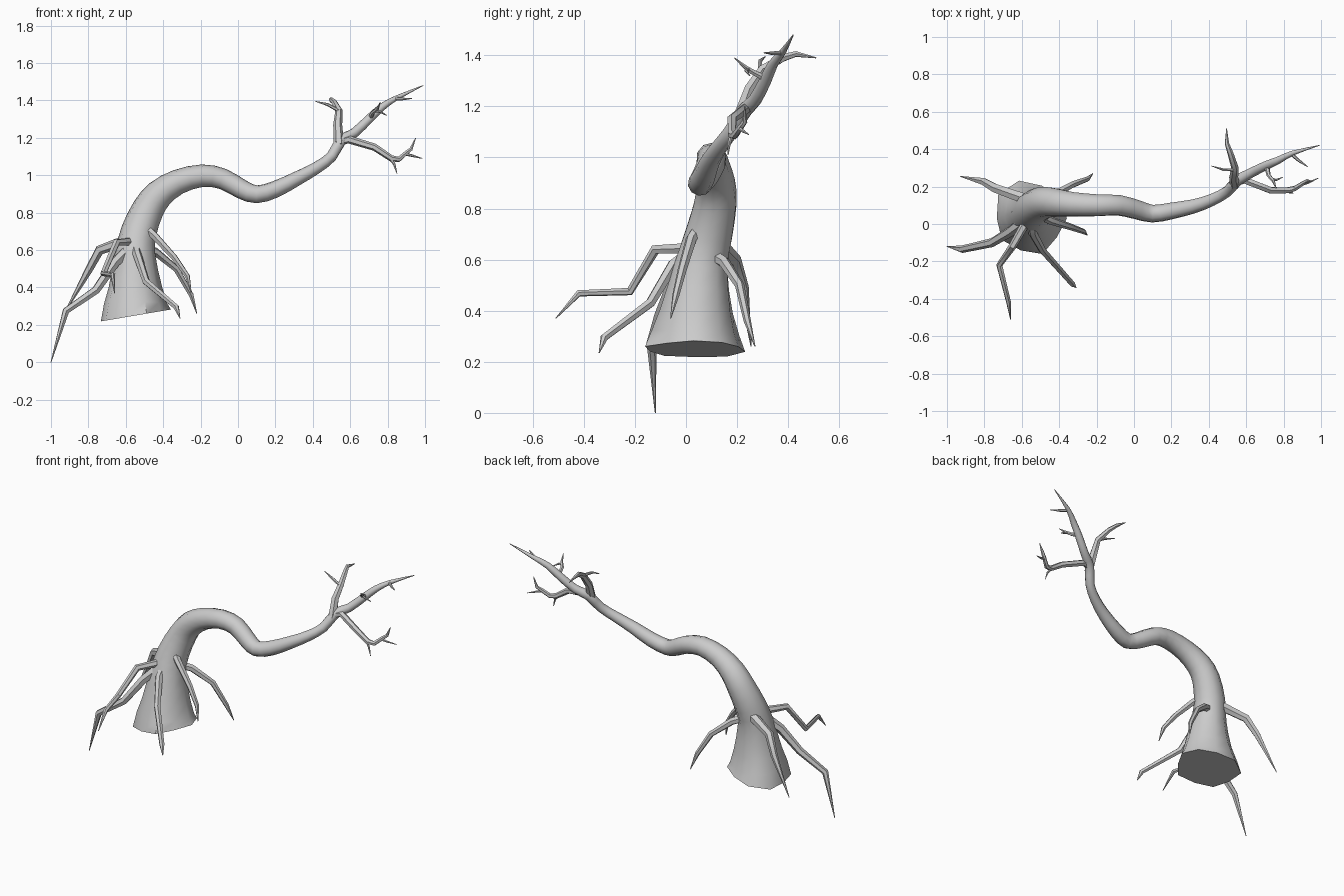
import bpy, bmesh, math
from mathutils import Vector

cube = bpy.data.objects.get("Cube")
if cube:
    bpy.data.objects.remove(cube)

# Single bark colour
bark = bpy.data.materials.new("grey_bark")
bark.use_nodes = True
colour = (0.6, 0.6, 0.6, 1)
bark.diffuse_color = colour
bark.node_tree.nodes["Principled BSDF"].inputs["Base Color"].default_value = colour


def smooth_path(pts, steps):
    """Catmull-Rom through (x, y, z, radius) points."""
    pts = [Vector(p) for p in pts]
    out = []
    for i in range(len(pts) - 1):
        a, b, c, d = pts[max(i - 1, 0)], pts[i], pts[i + 1], pts[min(i + 2, len(pts) - 1)]
        for s in range(steps):
            t = s / steps
            out.append(0.5 * (2 * b + (c - a) * t + (2 * a - 5 * b + 4 * c - d) * t * t
                              + (3 * b - a - 3 * c + d) * t ** 3))
    return out + [pts[-1]]


def tube(name, pts, sides=6, steps=1, start_normal=None, flare=None):
    """Tapering limb swept along a path; flare scales the radius per ring and side."""
    path = smooth_path(pts, steps)
    pos = [p.to_3d() for p in path]
    bm = bmesh.new()
    rings, prev, u = [], None, None
    for i, p in enumerate(pos):
        before = (p - pos[i - 1]).normalized() if i else Vector()
        after = (pos[i + 1] - p).normalized() if i < len(pos) - 1 else Vector()
        t = (before + after).normalized()
        if i == 0 and start_normal:
            t = Vector(start_normal).normalized()
        if u is None:
            ref = Vector((1, 0, 0)) if abs(t.x) < 0.8 else Vector((0, 0, 1))
            u = (ref - t * ref.dot(t)).normalized()
        else:
            u = prev.rotation_difference(t) @ u
            u = (u - t * u.dot(t)).normalized()
        prev, v = t, t.cross(u)
        ring = []
        for k in range(sides):
            a = math.tau * k / sides
            r = path[i].w * (flare(p.z, k) if flare else 1)
            ring.append(bm.verts.new(p + (u * math.cos(a) + v * math.sin(a)) * r))
        rings.append(ring)
    for lo, hi in zip(rings, rings[1:]):
        for k in range(sides):
            j = (k + 1) % sides
            bm.faces.new((lo[k], lo[j], hi[j], hi[k]))
    bm.faces.new(rings[0][::-1])
    bm.faces.new(rings[-1])
    mesh = bpy.data.meshes.new(name)
    bm.to_mesh(mesh)
    bm.free()
    mesh.materials.append(bark)
    ob = bpy.data.objects.new(name, mesh)
    bpy.context.collection.objects.link(ob)
    bpy.context.view_layer.objects.active = ob
    ob.select_set(True)
    bpy.ops.object.shade_smooth_by_angle(angle=math.radians(50))
    ob.select_set(False)


def limb(name, start, end, *pts, sides=6):
    """Limb whose radius tapers from start to end, closing to a point."""
    n = len(pts) - 1
    tube(name, [(*p, 0.002 if i == n else start + (end - start) * i / n)
                for i, p in enumerate(pts)], sides)


# Trunk: flared uneven foot, arching over and running out into the main branch
bumps = (0.97, 0.95, 0.92, 1.06, 1.1, 0.93, 0.98, 0.9, 1.0, 0.86)


def foot(z, k):
    w = max(0, min(1, (0.55 - z) / 0.3))
    return 1 + (bumps[k] - 1) * w


tube("trunk", [
    (-.55, .03, .25, .2), (-.55, .04, .4, .147), (-.55, .06, .58, .108),
    (-.53, .09, .7, .096), (-.48, .115, .82, .086), (-.42, .115, .9, .078),
    (-.32, .105, .965, .067), (-.19, .1, .998, .06), (-.08, .1, .98, .056),
    (.02, .075, .925, .052), (.1, .055, .898, .048), (.2, .07, .925, .045),
    (.32, .095, .985, .038), (.42, .13, 1.04, .032), (.5, .175, 1.1, .029),
    (.55, .23, 1.185, .03), (.62, .27, 1.225, .026), (.7, .31, 1.3, .024),
    (.77, .34, 1.365, .02), (.85, .38, 1.415, .013), (.99, .42, 1.48, .002),
], sides=10, steps=2, start_normal=(-.17, 0, 1), flare=foot)

# Roots around the foot
limb("root_front", .024, .01, (-.57, .02, .645), (-.65, -.12, .64), (-.72, -.22, .475),
     (-.67, -.42, .468), (-.66, -.51, .37))
limb("root_front_left", .028, .012, (-.55, .02, .63), (-.54, -.05, .58), (-.49, -.14, .43),
     (-.33, -.32, .295), (-.31, -.34, .235))
limb("root_left", .026, .01, (-.5, .05, .72), (-.45, .02, .68), (-.34, -.015, .56),
     (-.27, -.04, .46), (-.25, -.06, .37))
limb("root_back_left", .027, .01, (-.52, .1, .62), (-.44, .15, .59), (-.33, .21, .5),
     (-.25, .24, .36), (-.22, .27, .26))
limb("root_back_right", .032, .016, (-.57, .13, .66), (-.74, .19, .6), (-.8, .225, .49),
     (-.93, .255, .26))
limb("root_right", .032, .016, (-.58, .02, .61), (-.66, -.04, .53), (-.76, -.1, .385),
     (-.92, -.135, .275), (-1, -.12, 0))

# Upper branches
limb("lower_branch", .024, .008, (.54, .22, 1.18), (.59, .235, 1.192), (.73, .18, 1.15),
     (.82, .18, 1.09), (.86, .19, 1.085), (.9, .215, 1.12), (.925, .23, 1.14), (.95, .23, 1.2))
limb("lower_twig_tip", .009, .005, (.89, .21, 1.115), (.93, .22, 1.105), (.985, .245, 1.09))
limb("lower_twig_drop", .009, .005, (.81, .18, 1.095), (.835, .17, 1.06), (.85, .165, 1.01))
limb("upper_branch", .028, .008, (.54, .21, 1.16), (.533, .25, 1.27), (.54, .3, 1.345),
     (.515, .38, 1.39), (.497, .43, 1.405), (.495, .51, 1.39))
limb("upper_twig", .01, .006, (.54, .29, 1.345), (.48, .29, 1.378), (.415, .31, 1.395))
limb("middle_twig", .014, .006, (.71, .31, 1.31), (.72, .26, 1.335), (.745, .23, 1.355),
     (.76, .19, 1.39))
limb("middle_twig_fork", .008, .005, (.73, .245, 1.345), (.76, .235, 1.34), (.795, .25, 1.32))
limb("outer_twig", .01, .006, (.84, .375, 1.41), (.88, .34, 1.408), (.93, .305, 1.41))
